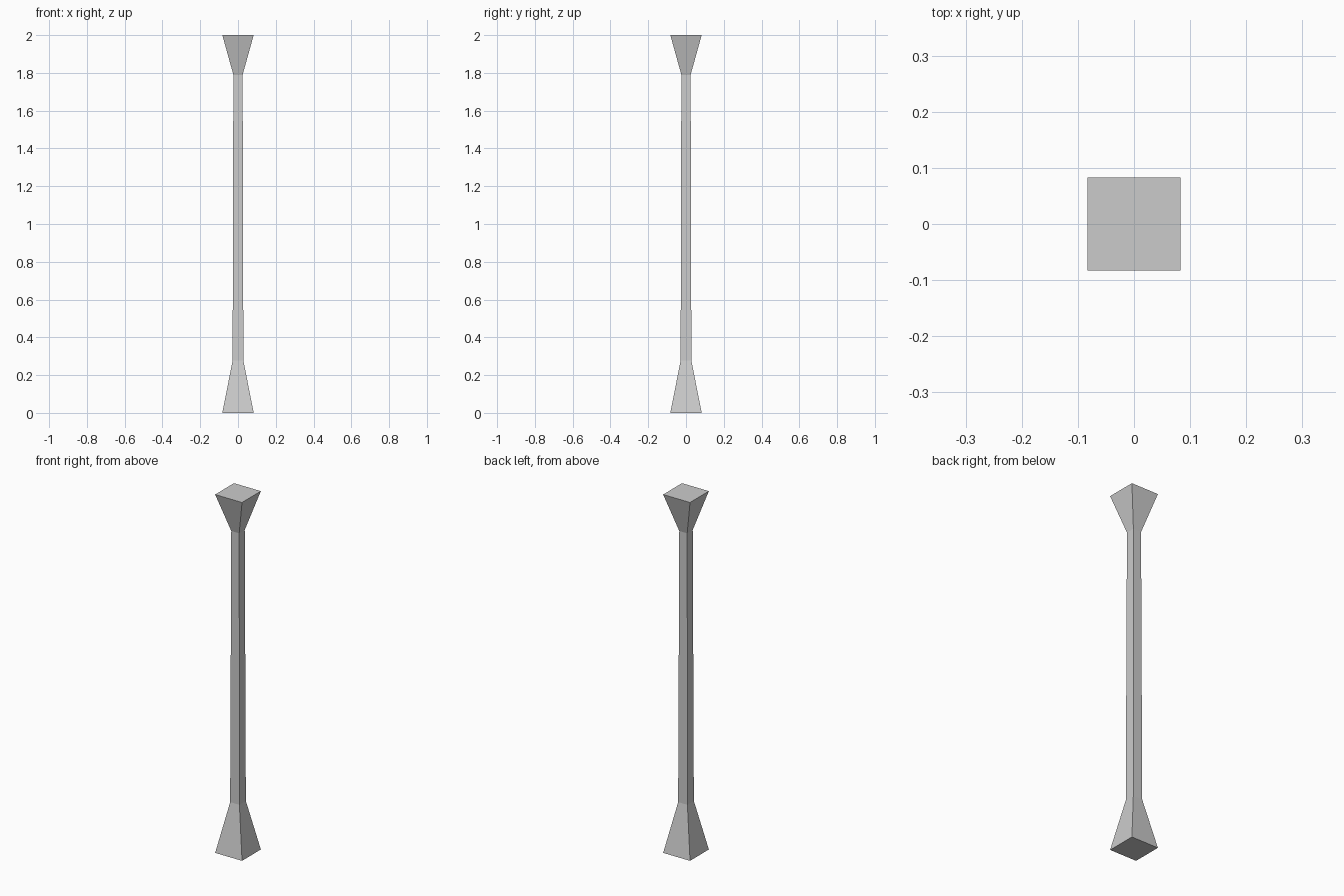
import bpy
import bmesh

if "Cube" in bpy.data.objects:
    bpy.data.objects.remove(bpy.data.objects["Cube"])

# Square-section post: flared foot, slightly tapering shaft, flared head
PROFILE = [(0.0, 0.083), (0.277, 0.0285), (1.79, 0.0245), (2.0, 0.083)]  # (z, half width)
CORNERS = [(-1, -1), (1, -1), (1, 1), (-1, 1)]

bm = bmesh.new()
rings = [[bm.verts.new((cx * h, cy * h, z)) for cx, cy in CORNERS] for z, h in PROFILE]

# Side faces between neighbouring rings
for low, high in zip(rings, rings[1:]):
    for i in range(4):
        j = (i + 1) % 4
        bm.faces.new((low[i], low[j], high[j], high[i]))

# End caps
bm.faces.new(rings[0][::-1])
bm.faces.new(rings[-1])

mesh = bpy.data.meshes.new("flared_post")
bm.to_mesh(mesh)
bm.free()
post = bpy.data.objects.new("flared_post", mesh)
bpy.context.collection.objects.link(post)
